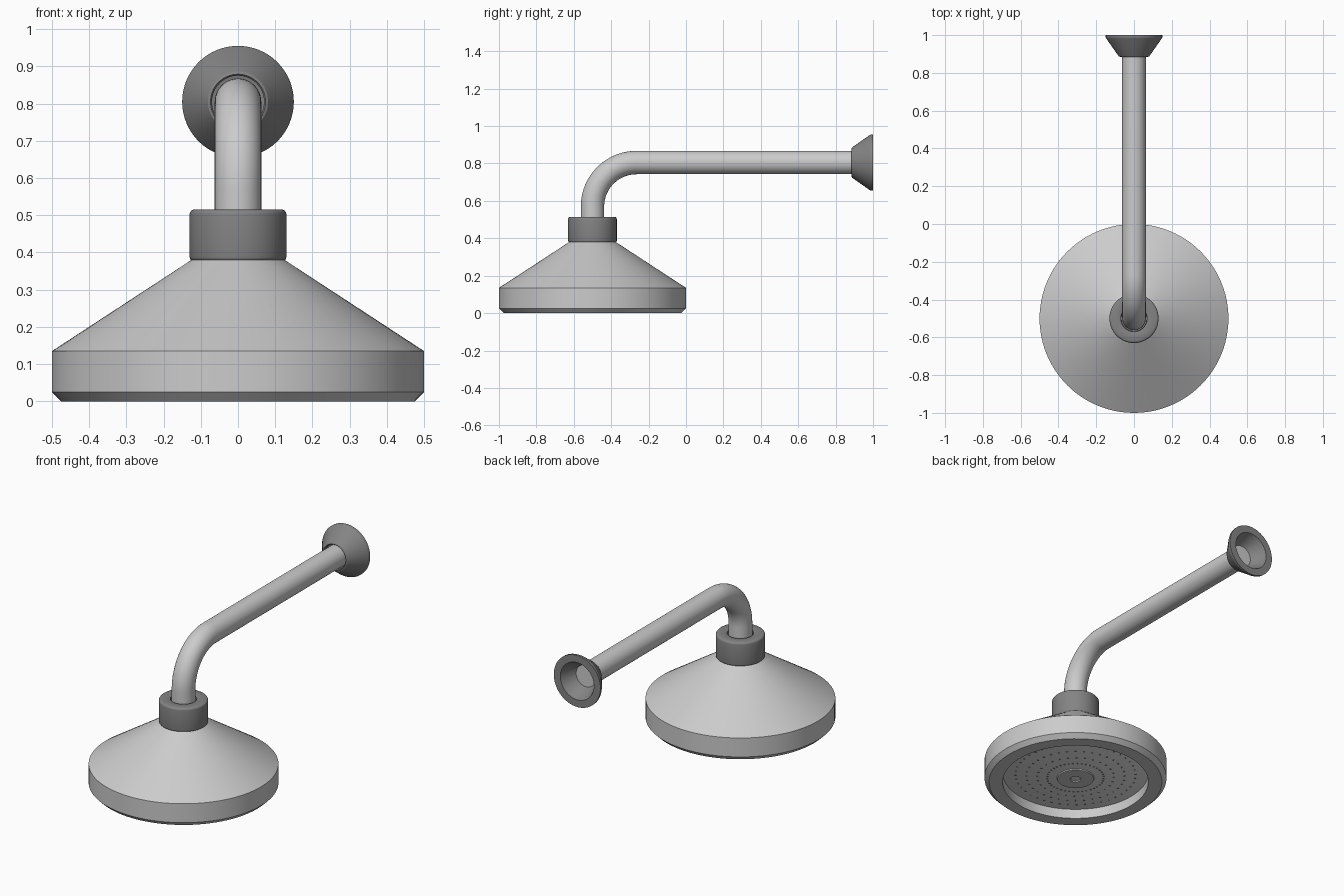
import bpy, bmesh, math
from mathutils import Vector

if "Cube" in bpy.data.objects:
    bpy.data.objects.remove(bpy.data.objects["Cube"])


def material(name, value):
    m = bpy.data.materials.new(name)
    m.diffuse_color = (value, value, value, 1)
    m.use_nodes = True
    m.node_tree.nodes["Principled BSDF"].inputs["Base Color"].default_value = m.diffuse_color
    return m


LIGHT = material("light grey metal", 0.6)
DARK = material("dark grey metal", 0.23)
PLATE = material("pale spray plate", 0.95)
HEAD_Y, PIPE_Z, PIPE_R = -0.5, 0.805, 0.0625


def finish(name, bm, mats, loc=(0, 0, 0), rot=(0, 0, 0), angle=30):
    bmesh.ops.recalc_face_normals(bm, faces=bm.faces[:])
    me = bpy.data.meshes.new(name)
    bm.to_mesh(me)
    bm.free()
    for m in mats:
        me.materials.append(m)
    ob = bpy.data.objects.new(name, me)
    ob.location, ob.rotation_euler = loc, rot
    bpy.context.collection.objects.link(ob)
    bpy.ops.object.select_all(action='DESELECT')
    bpy.context.view_layer.objects.active = ob
    ob.select_set(True)
    bpy.ops.object.shade_smooth_by_angle(angle=math.radians(angle))
    return ob


def lathe(name, profile, mats, loc, rot=(0, 0, 0), closed=False, n=96, rule=None):
    """Revolve (radius, height) points around local z."""
    bm = bmesh.new()
    vs = [bm.verts.new((r, 0, z)) for r, z in profile]
    es = [bm.edges.new(p) for p in zip(vs, vs[1:])]
    if closed:
        es.append(bm.edges.new((vs[-1], vs[0])))
    bmesh.ops.spin(bm, geom=vs + es, cent=(0, 0, 0), axis=(0, 0, 1),
                   angle=math.tau, steps=n, use_duplicate=False)
    bmesh.ops.remove_doubles(bm, verts=bm.verts[:], dist=1e-5)
    if rule:
        for f in bm.faces:
            f.material_index = rule(f.calc_center_median())
    return finish(name, bm, mats, loc, rot)


# Bell-shaped head with a recessed underside
head_loc = (0, HEAD_Y, 0)
lathe("shower_head",
      [(0, 0.072), (0.4, 0.072), (0.4, 0), (0.475, 0), (0.5, 0.025),
       (0.5, 0.135), (0.125, 0.38), (0, 0.38)],
      [LIGHT], head_loc)


# Slightly domed spray plate
def dome(r):
    return 0.022 + 0.035 * (r / 0.4) ** 2


lathe("spray_plate", [(r * 0.05, dome(r * 0.05)) for r in range(9)] + [(0.4, 0.07), (0, 0.07)],
      [PLATE], head_loc)

# Centre cap with a small screw recess
lathe("centre_cap", [(0, 0.024), (0.025, 0.024), (0.03, 0.017), (0.1, 0.018), (0.105, 0.03), (0, 0.03)],
      [LIGHT, DARK], head_loc, n=48, rule=lambda c: int(math.hypot(c.x, c.y) < 0.027))

# Rings of spray nozzles
bm = bmesh.new()
for radius, count in ((0.155, 40), (0.21, 28), (0.27, 36), (0.33, 44)):
    for i in range(count):
        a = math.tau * i / count
        ring = []
        for k in range(8):
            b = math.tau * k / 8
            ring.append(bm.verts.new((radius * math.cos(a) + 0.005 * math.cos(b),
                                      radius * math.sin(a) + 0.005 * math.sin(b),
                                      dome(radius) - 0.002)))
        base = bm.faces.new(ring)
        ext = bmesh.ops.extrude_face_region(bm, geom=[base], use_keep_orig=True)
        for v in ext["geom"]:
            if isinstance(v, bmesh.types.BMVert):
                v.co.z += 0.006
finish("spray_nozzles", bm, [DARK], head_loc)

# Collar joining head and pipe, softly rounded, with a narrow recess around the pipe
lathe("collar",
      [(0, 0.376), (0.12, 0.376), (0.126, 0.379), (0.129, 0.383), (0.13, 0.388),
       (0.13, 0.503), (0.129, 0.508), (0.126, 0.512), (0.12, 0.515),
       (0.074, 0.515), (0.07, 0.513), (0.068, 0.508), (0.068, 0.49), (0, 0.49)],
      [DARK], head_loc)

# Bent pipe: rings swept along an elbow path
BEND = 0.235
path = [(HEAD_Y, 0.45, math.pi)]
for i in range(25):
    t = math.pi - math.pi / 2 * i / 24
    path.append((HEAD_Y + BEND + BEND * math.cos(t), PIPE_Z - BEND + BEND * math.sin(t), t))
path.append((0.92, PIPE_Z, math.pi / 2))
bm = bmesh.new()
rings = []
for y, z, t in path:
    out = Vector((0, math.cos(t), math.sin(t)))
    rings.append([bm.verts.new(Vector((0, y, z)) + PIPE_R *
                  (out * math.cos(math.tau * k / 48) + Vector((math.sin(math.tau * k / 48), 0, 0))))
                  for k in range(48)])
for a, b in zip(rings, rings[1:]):
    for k in range(48):
        j = (k + 1) % 48
        bm.faces.new((a[k], a[j], b[j], b[k]))
bm.faces.new(rings[0])
bm.faces.new(rings[-1])
finish("pipe", bm, [LIGHT])

# Hollow conical wall flange around the y axis, closing onto the pipe inside
lathe("wall_flange",
      [(0.061, 0.91), (0.07, 0.908), (0.07, 0.89), (0.074, 0.885), (0.081, 0.888),
       (0.147, 0.982), (0.15, 0.988), (0.15, 1.0), (0.108, 1.0), (0.075, 0.93), (0.061, 0.918)],
      [DARK], (0, 0, PIPE_Z), (-math.pi / 2, 0, 0), closed=True, n=64)
